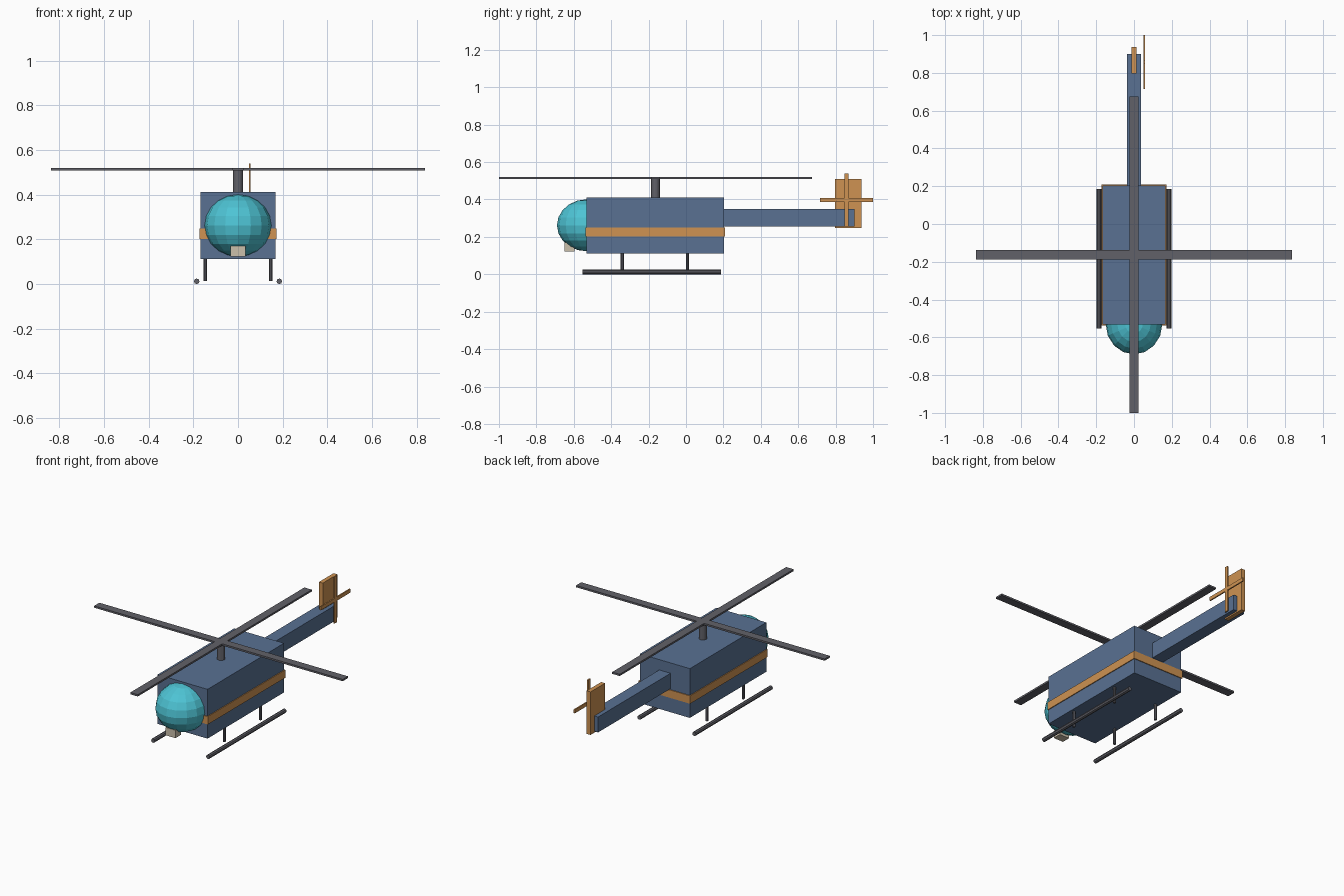
import bpy
from math import pi

cube = bpy.data.objects.get("Cube")
if cube:
    bpy.data.objects.remove(cube, do_unlink=True)


def material(name, rgb):
    mat = bpy.data.materials.new(name)
    mat.use_nodes = True
    mat.diffuse_color = (*rgb, 1)
    mat.node_tree.nodes["Principled BSDF"].inputs["Base Color"].default_value = (*rgb, 1)
    return mat


blue = material("slate blue", (0.10, 0.165, 0.29))
orange = material("warm orange", (0.62, 0.29, 0.085))
teal = material("teal glass", (0.075, 0.55, 0.66))
grey = material("dark grey", (0.12, 0.12, 0.14))
beige = material("beige", (0.60, 0.53, 0.41))


def finish(name, mat):
    obj = bpy.context.object
    obj.name = name
    obj.data.materials.append(mat)
    bpy.ops.object.transform_apply(location=False, rotation=True, scale=True)
    return obj


def box(name, mat, centre, size):
    bpy.ops.mesh.primitive_cube_add(size=1, location=centre)
    bpy.context.object.scale = size
    return finish(name, mat)


def rod(name, mat, centre, radius, length, rotation=(0, 0, 0), sides=8):
    bpy.ops.mesh.primitive_cylinder_add(vertices=sides, radius=radius, depth=length,
                                        location=centre, rotation=rotation)
    return finish(name, mat)


# Cabin with the wrap-around stripe
box("cabin", blue, (0, -0.165, 0.262), (0.336, 0.736, 0.30))
box("stripe", orange, (0, -0.165, 0.225), (0.346, 0.746, 0.048))

# Faceted nose bubble
bpy.ops.mesh.primitive_uv_sphere_add(segments=16, ring_count=10, radius=1,
                                     location=(0, -0.53, 0.262))
bpy.context.object.scale = (0.15, 0.16, 0.139)
finish("nose_bubble", teal)

# Sensor under the nose
box("nose_sensor", beige, (0, -0.623, 0.147), (0.066, 0.052, 0.048))

# Tail boom and fin
box("tail_boom", blue, (0, 0.545, 0.302), (0.076, 0.71, 0.094))
box("tail_fin", orange, (0, 0.867, 0.378), (0.026, 0.14, 0.262))

# Tail rotor on the left of the fin
box("tail_blade_upright", orange, (0.053, 0.858, 0.397), (0.008, 0.022, 0.284))
box("tail_blade_level", orange, (0.053, 0.858, 0.397), (0.008, 0.284, 0.022))

# Main rotor
rod("rotor_mast", grey, (0, -0.163, 0.46), 0.023, 0.11, sides=12)
box("main_blade_across", grey, (0, -0.163, 0.514), (1.674, 0.05, 0.011))
box("main_blade_along", grey, (0, -0.163, 0.514), (0.05, 1.674, 0.011))

# Landing skids and struts
for side, label in ((1, "left"), (-1, "right")):
    rod(label + "_skid", grey, (side * 0.185, -0.184, 0.0125), 0.0125, 0.74, (pi / 2, 0, 0))
    for y, place in ((-0.341, "front"), (0.008, "rear")):
        rod(f"{label}_{place}_strut", grey, (side * 0.147, y, 0.067), 0.0085, 0.104)
